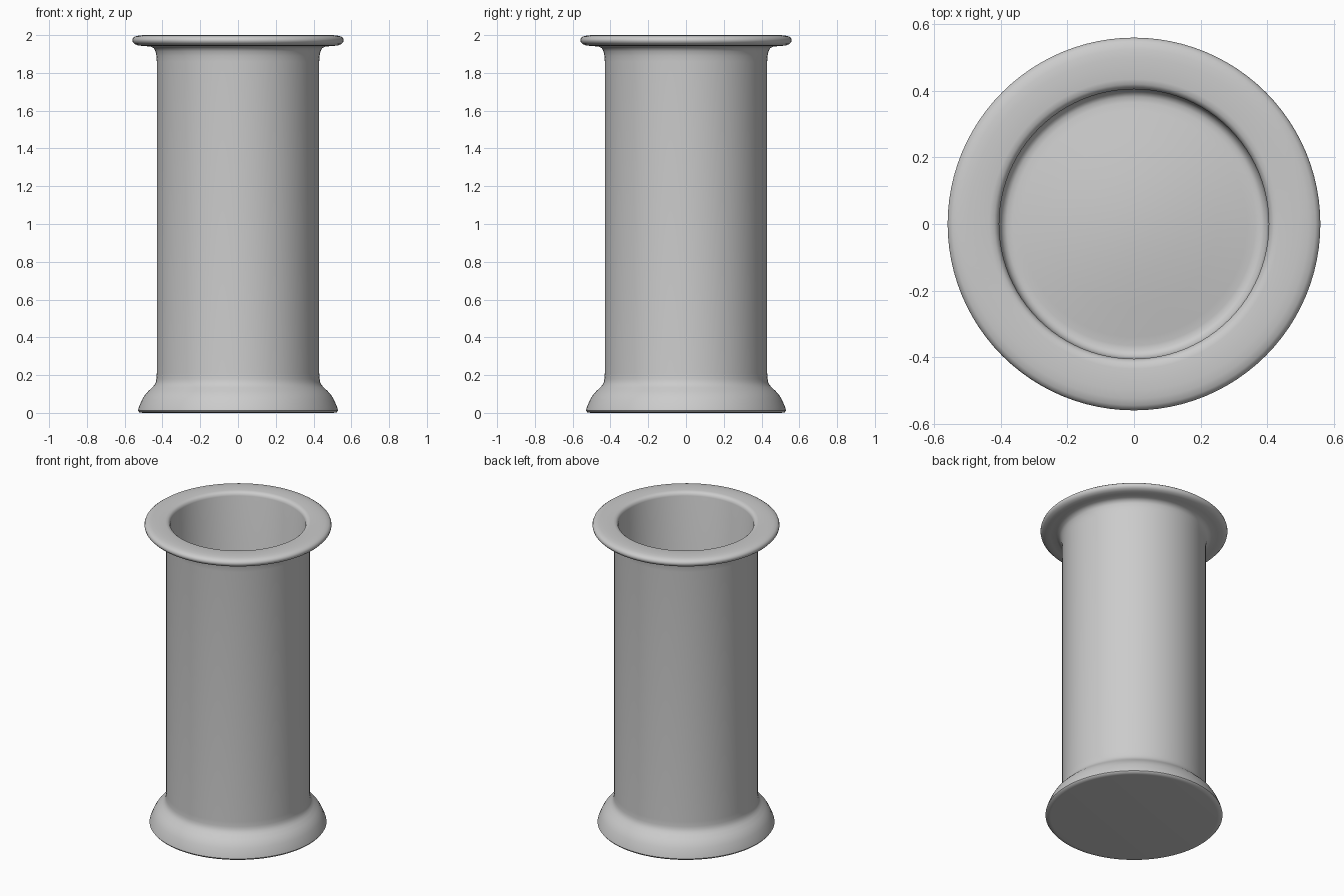
import bpy, bmesh, math

SEGMENTS = 96

# Half profile (radius, height): underside, flared foot, wall, flanged lip, inside wall, domed floor
profile = [
    (0, 0), (0.50, 0), (0.522, 0.002), (0.53, 0.012), (0.525, 0.03), (0.508, 0.07),
    (0.493, 0.095), (0.475, 0.115), (0.455, 0.134), (0.443, 0.147), (0.435, 0.163),
    (0.432, 0.18), (0.43, 0.21), (0.43, 1.86), (0.432, 1.89), (0.437, 1.915),
    (0.446, 1.931), (0.465, 1.94), (0.50, 1.942), (0.53, 1.946), (0.548, 1.953),
    (0.558, 1.964), (0.56, 1.974), (0.556, 1.985), (0.545, 1.993), (0.525, 1.998),
    (0.50, 2.0), (0.435, 2.0), (0.42, 1.997), (0.41, 1.989), (0.405, 1.975),
    (0.405, 0.11), (0.402, 0.09), (0.394, 0.076), (0.382, 0.069), (0.365, 0.069),
    (0.34, 0.073), (0.25, 0.09), (0.15, 0.104), (0.07, 0.111), (0, 0.113),
]

# Lathe the vessel around z
bm = bmesh.new()
verts = [bm.verts.new((r, 0, z)) for r, z in profile]
edges = [bm.edges.new(pair) for pair in zip(verts, verts[1:])]
bmesh.ops.spin(bm, geom=verts + edges, cent=(0, 0, 0), axis=(0, 0, 1),
               angle=math.tau, steps=SEGMENTS, use_duplicate=False)
bmesh.ops.remove_doubles(bm, verts=bm.verts, dist=1e-5)
bmesh.ops.recalc_face_normals(bm, faces=bm.faces)

mesh = bpy.data.meshes.new("flanged_vase")
bm.to_mesh(mesh)
bm.free()
vase = bpy.data.objects.new("flanged_vase", mesh)
bpy.context.collection.objects.link(vase)

# Smooth shading
bpy.context.view_layer.objects.active = vase
vase.select_set(True)
bpy.ops.object.shade_smooth_by_angle(angle=math.radians(50))
